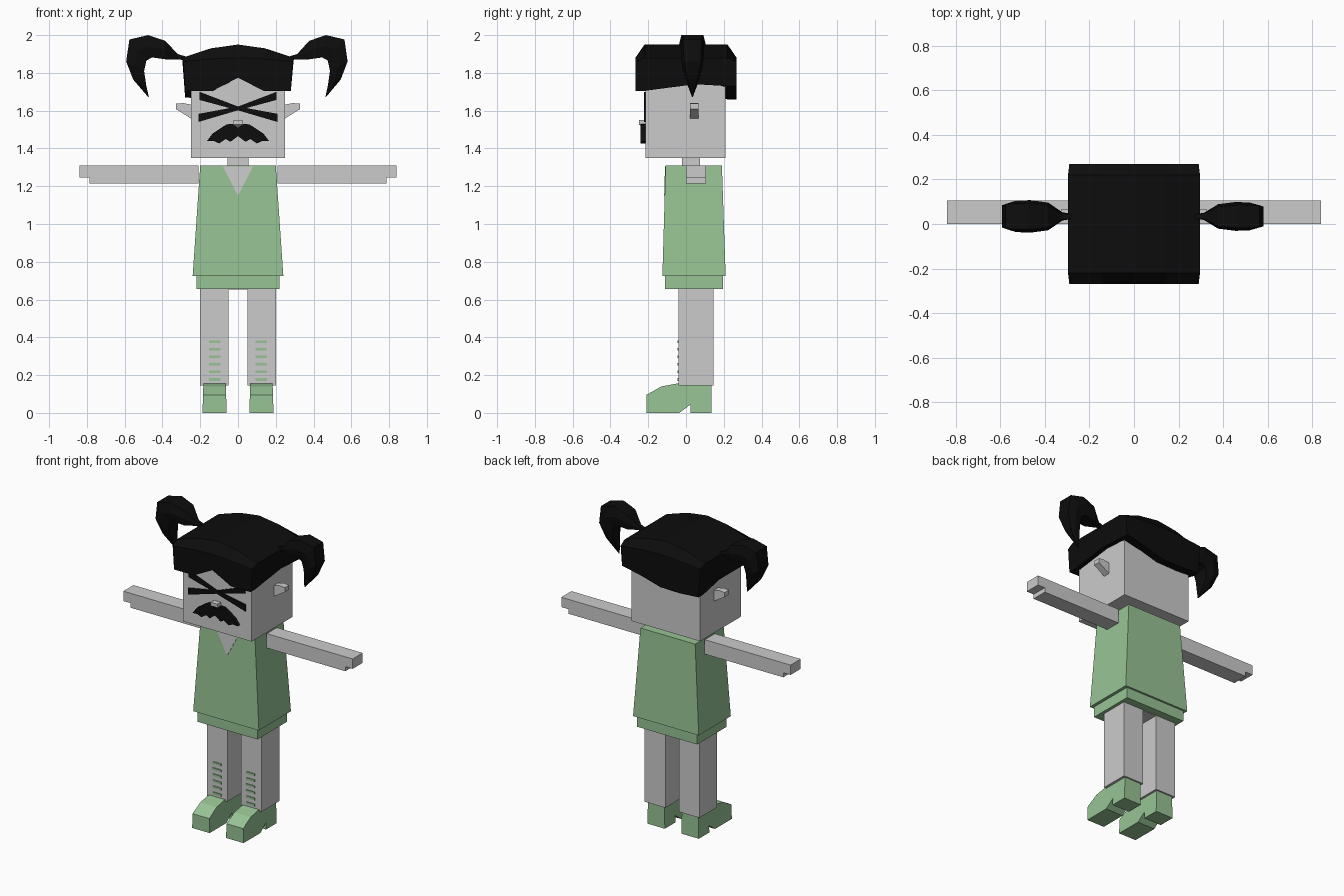
import bpy, bmesh
from mathutils import Vector

cube = bpy.data.objects.get("Cube")
if cube:
    bpy.data.objects.remove(cube, do_unlink=True)


def material(name, rgb):
    m = bpy.data.materials.new(name)
    m.use_nodes = True
    m.diffuse_color = (*rgb, 1)
    m.node_tree.nodes["Principled BSDF"].inputs["Base Color"].default_value = (*rgb, 1)
    return m


SKIN = material("pale grey", (0.6, 0.6, 0.6))
GREEN = material("soft green", (0.31, 0.55, 0.295))
BLACK = material("black", (0.004, 0.004, 0.004))


def loft(name, rings, mat):
    """Bridge rings with equal point counts and cap both ends."""
    bm = bmesh.new()
    loops = [[bm.verts.new(p) for p in ring] for ring in rings]
    for a, b in zip(loops, loops[1:]):
        for i in range(len(a)):
            j = (i + 1) % len(a)
            bm.faces.new((a[i], a[j], b[j], b[i]))
    bm.faces.new(loops[0][::-1])
    bm.faces.new(loops[-1])
    return finish(name, bm, mat)


def finish(name, bm, mat):
    bmesh.ops.recalc_face_normals(bm, faces=bm.faces)
    mesh = bpy.data.meshes.new(name)
    bm.to_mesh(mesh)
    bm.free()
    mesh.materials.append(mat)
    obj = bpy.data.objects.new(name, mesh)
    bpy.context.collection.objects.link(obj)
    return obj


def rect(x0, x1, y0, y1, z):
    return [(x0, y0, z), (x1, y0, z), (x1, y1, z), (x0, y1, z)]


def box(name, x, y, z, mat):
    return loft(name, [rect(*x, *y, z[0]), rect(*x, *y, z[1])], mat)


def prism_y(name, outline, y0, y1, mat, sx=1):
    """Extrude an x-z outline along y."""
    return loft(name, [[(sx * x, y, z) for x, z in outline] for y in (y0, y1)], mat)


# Head, neck and hips
box("head", (-0.25, 0.25), (-0.215, 0.21), (1.35, 1.8), SKIN)
box("neck", (-0.055, 0.055), (-0.02, 0.075), (1.29, 1.37), SKIN)
box("hips", (-0.2, 0.2), (-0.04, 0.145), (0.652, 0.7), SKIN)

# Dress with lower hem and neckline
loft("dress", [rect(-0.24, 0.24, -0.125, 0.21, 0.725),
               rect(-0.2, 0.2, -0.108, 0.19, 1.31)], GREEN)
box("dress_hem", (-0.22, 0.22), (-0.11, 0.197), (0.655, 0.74), GREEN)
neckline = [(-0.08, -0.108, 1.305), (0.08, -0.108, 1.305), (0, -0.1125, 1.15)]
loft("neckline", [[Vector(p) + Vector((0, d, 0)) for p in neckline]
                  for d in (-0.003, 0.003)], SKIN)

# Limbs, ears and shoes, mirrored left and right
arm = [(0.21, 1.215), (0.785, 1.215), (0.785, 1.245), (0.838, 1.245),
       (0.838, 1.31), (0.21, 1.31)]
ear = [(0.24, 1.63), (0.29, 1.64), (0.328, 1.637), (0.328, 1.608), (0.24, 1.553)]
shoe = [(-0.21, 0), (-0.21, 0.095), (-0.13, 0.14), (-0.05, 0.155), (0.135, 0.155),
        (0.135, 0), (0.025, 0), (0.025, 0.045), (-0.035, 0)]
for side, s in (("left", 1), ("right", -1)):
    prism_y(side + "_arm", arm, 0, 0.105, SKIN, s)
    prism_y(side + "_ear", ear, 0.02, 0.065, SKIN, s)
    box(side + "_leg", sorted((s * 0.05, s * 0.2)), (-0.04, 0.145), (0.145, 0.7), SKIN)
    loft(side + "_shoe", [[(s * (0.124 + w * (0.064 - 0.03 * z)), y, z) for y, z in shoe]
                          for w in (-1, 1)], GREEN)
    for i in range(6):
        z = 0.17 + 0.04 * i
        box(f"{side}_lace_{i + 1}", sorted((s * 0.092, s * 0.153)),
            (-0.046, -0.038), (z, z + 0.014), GREEN)

# Crossed face bars, thinner at the middle
bar = [(-0.205, 1.70), (0, 1.622), (0.21, 1.583), (0.21, 1.54), (0, 1.602), (-0.205, 1.657)]
prism_y("face_bar_down", bar, -0.223, -0.214, BLACK)
prism_y("face_bar_up", bar, -0.222, -0.214, BLACK, -1)

# Nose and moustache
loft("nose", [rect(-0.015, 0.015, -0.225, -0.21, 1.51),
              rect(-0.025, 0.025, -0.25, -0.21, 1.527),
              rect(-0.025, 0.025, -0.25, -0.21, 1.55)], SKIN)
half = [(0.03, 1.53), (0.06, 1.527), (0.085, 1.512), (0.135, 1.478), (0.165, 1.438),
        (0.13, 1.44), (0.10, 1.427), (0.065, 1.45), (0.04, 1.435)]
moustache = [(0, 1.508)] + half + [(0, 1.465)] + [(-x, z) for x, z in half[::-1]]
prism_y("moustache", moustache, -0.24, -0.21, BLACK)

# Hair cap: top and bottom grids joined around the rim
cols = [-0.29, -0.14, 0, 0.14, 0.29]
rows = [-0.268, -0.22, 0.05, 0.22, 0.268]
crown = [1.88, 1.93, 1.95, 1.93, 1.88]
front_rim = [1.705, 1.705, 1.775, 1.705, 1.705]
middle_rim = [1.705, 1.74, 1.74, 1.74, 1.74]
back_rim = [1.67, 1.66, 1.663, 1.70, 1.73]
rims = [front_rim, front_rim, middle_rim, back_rim, back_rim]
bm = bmesh.new()
top, low = {}, {}
for j, y in enumerate(rows):
    edge = j in (0, 4)
    for i, x in enumerate(cols):
        z = 1.85 + 0.3 * (crown[i] - 1.85) if edge else crown[i]
        top[i, j] = bm.verts.new((x * (1 if edge else 1.02), y, z))
        low[i, j] = bm.verts.new((x * 0.965, y, rims[j][i]))
for i in range(4):
    for j in range(4):
        for grid in (top, low):
            bm.faces.new([grid[k] for k in ((i, j), (i + 1, j), (i + 1, j + 1), (i, j + 1))])
    for e in (0, 4):
        for a, b in (((i, e), (i + 1, e)), ((e, i), (e, i + 1))):
            bm.faces.new((top[a], top[b], low[b], low[a]))
finish("hair_cap", bm, BLACK)

# Pigtails: six-sided tubes between an outer and an inner curve
outer = [(0.27, 1.885), (0.32, 1.9), (0.385, 1.97), (0.475, 2.0), (0.575, 1.977),
         (0.592, 1.86), (0.555, 1.765), (0.478, 1.675)]
inner = [(0.27, 1.865), (0.32, 1.872), (0.385, 1.872), (0.455, 1.882), (0.485, 1.865),
         (0.497, 1.81), (0.486, 1.735), (0.472, 1.672)]
widths = [0.01, 0.018, 0.062, 0.073, 0.07, 0.062, 0.035, 0.003]
for side, s in (("left", 0.98), ("right", -1)):
    rings = []
    for (ox, oz), (ix, iz), w in zip(outer, inner, widths):
        w *= abs(s) ** 6
        section = [(0, -0.8), (0, 0.8), (0.5, 1), (1, 0.8), (1, -0.8), (0.5, -1)]
        rings.append([(s * (ox + t * (ix - ox)), 0.034 + w * v, oz + t * (iz - oz))
                      for t, v in section])
    loft(side + "_pigtail", rings, BLACK)
